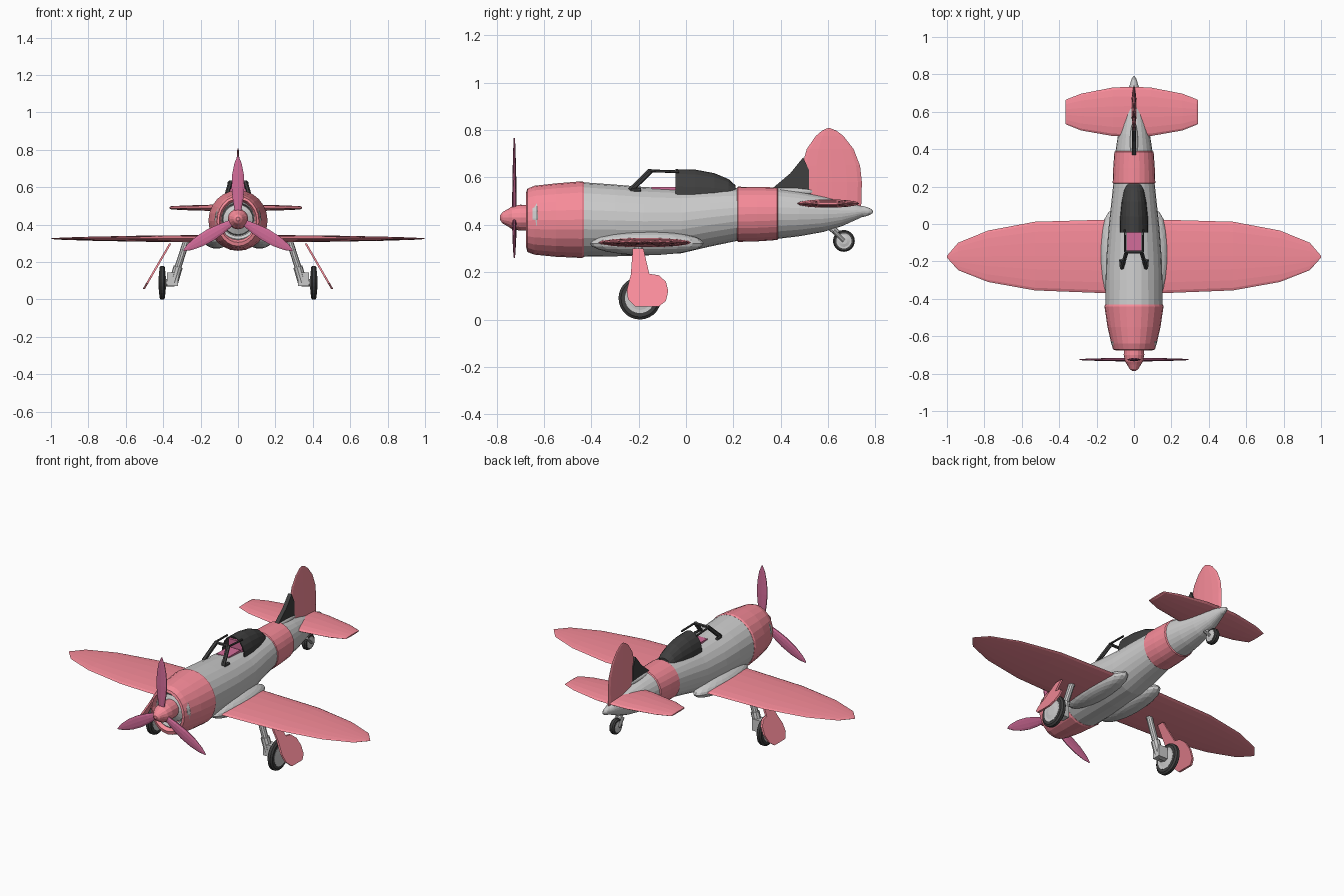
import bpy, bmesh
from math import sin, cos, pi, radians
from mathutils import Vector

if "Cube" in bpy.data.objects:
    bpy.data.objects.remove(bpy.data.objects["Cube"])


def paint(name, rgb):
    m = bpy.data.materials.new(name)
    m.diffuse_color = (*rgb, 1)
    m.use_nodes = True
    m.node_tree.nodes["Principled BSDF"].inputs["Base Color"].default_value = m.diffuse_color
    return m


RED = paint("red", (0.93, 0.26, 0.32))
DARK = paint("black", (0.05, 0.05, 0.05))
PLUM = paint("plum", (0.65, 0.15, 0.32))


def finish(name, bm, mat):
    bmesh.ops.recalc_face_normals(bm, faces=bm.faces)
    me = bpy.data.meshes.new(name)
    bm.to_mesh(me)
    bm.free()
    ob = bpy.data.objects.new(name, me)
    bpy.context.collection.objects.link(ob)
    if mat:
        me.materials.append(mat)
    return ob


# a, b are the ellipse axes; t runs along the named axis
MAPS = {"X": lambda t, a, b: (t, a, b),
        "Y": lambda t, a, b: (a, t, b),
        "Z": lambda t, a, b: (b, a, t)}


def loft(name, axis, stations, n=20, mat=None, cap_start=True, cap_end=True):
    """Skin ellipses given as (t, a centre, a half, b centre, b half)."""
    bm = bmesh.new()
    rings = [[bm.verts.new(MAPS[axis](t, a + ha * cos(2 * pi * i / n), b + hb * sin(2 * pi * i / n)))
              for i in range(n)] for t, a, ha, b, hb in stations]
    for r, s in zip(rings, rings[1:]):
        for i in range(n):
            j = (i + 1) % n
            bm.faces.new((r[i], r[j], s[j], s[i]))
    if cap_start:
        bm.faces.new(rings[0])
    if cap_end:
        bm.faces.new(rings[-1])
    return finish(name, bm, mat)


def body(name, rows, mat=None, n=24):
    """Fuselage section from (y, half width, bottom, top)."""
    return loft(name, "Y", [(y, 0, w, (lo + hi) / 2, (hi - lo) / 2) for y, w, lo, hi in rows], n, mat)


def plate(name, pts, thick, x_at, mat):
    """Flat panel with a side outline of (y, z), x following x_at(z)."""
    bm = bmesh.new()
    sides = [[bm.verts.new((x_at(z) + d, y, z)) for y, z in pts] for d in (-thick / 2, thick / 2)]
    for s in sides:
        bm.faces.new(s)
    for i in range(len(pts)):
        j = (i + 1) % len(pts)
        bm.faces.new((sides[0][i], sides[0][j], sides[1][j], sides[1][i]))
    return finish(name, bm, mat)


def bar(name, p, q, r, mat=None, n=10):
    p, q = Vector(p), Vector(q)
    bm = bmesh.new()
    bmesh.ops.create_cone(bm, cap_ends=True, segments=n, radius1=r, radius2=r, depth=(q - p).length)
    bm.transform((q - p).to_track_quat("Z", "Y").to_matrix().to_4x4())
    bmesh.ops.translate(bm, verts=bm.verts, vec=(p + q) / 2)
    return finish(name, bm, mat)


def box(name, c, size, mat=None):
    bm = bmesh.new()
    bmesh.ops.create_cube(bm, size=1)
    for v in bm.verts:
        v.co = [c[k] + v.co[k] * size[k] for k in range(3)]
    return finish(name, bm, mat)


def ball(name, c, size, mat=None):
    bm = bmesh.new()
    bmesh.ops.create_uvsphere(bm, u_segments=20, v_segments=12, radius=1)
    for v in bm.verts:
        v.co = [c[k] + v.co[k] * size[k] for k in range(3)]
    return finish(name, bm, mat)


def wheel(name, x, y, z, r, w):
    rows = [(-w, .68), (-w, .88), (-w * .5, 1), (w * .5, 1), (w, .88), (w, .68)]
    loft(name + "_tire", "X", [(x + d, y, r * k, z, r * k) for d, k in rows], 28, DARK)
    hub = [(-1.25, .3), (-1.05, .55), (-1.1, .7), (1.1, .7), (1.05, .55), (1.25, .3)]
    loft(name + "_hub", "X", [(x + d * w, y, r * k, z, r * k) for d, k in hub], 24)


# Fuselage, rear band and hollow cowl
body("fuselage", [(-.44, .153, .265, .58), (-.3, .152, .267, .57), (-.18, .148, .27, .56),
                  (-.02, .136, .28, .552), (.1, .123, .308, .555), (.22, .11, .333, .556),
                  (.38, .1, .34, .554), (.48, .085, .352, .54), (.58, .065, .37, .52),
                  (.66, .046, .395, .5), (.72, .03, .422, .485), (.77, .014, .445, .47), (.79, .003, .453, .459)])
body("rear_band", [(.215, .108, .332, .556), (.22, .114, .328, .561), (.3, .111, .33, .56),
                   (.385, .105, .336, .558), (.39, .098, .342, .552)], RED)
body("cowl", [(-.6, .085, .33, .52), (-.65, .09, .32, .525), (-.675, .1, .305, .538), (-.67, .112, .285, .553),
              (-.64, .121, .274, .565), (-.55, .142, .265, .575), (-.44, .158, .26, .584),
              (-.43, .154, .264, .58)], RED)

# Engine behind the spinner
loft("intake_ring", "Y", [(-.63 - .026 * sin(a), 0, .104 + .021 * cos(a), .427, .104 + .021 * cos(a))
                          for a in [k * pi / 4 for k in range(9)]], 24, None, False, False)
loft("engine_face", "Y", [(-.6, 0, .085, .427, .085), (-.625, 0, .08, .427, .08), (-.64, 0, .05, .427, .05)], 20)

# Spinner and three propeller blades
loft("spinner", "Y", [(y, 0, r, .43, r) for y, r in
                      [(-.785, .01), (-.775, .024), (-.75, .038), (-.735, .048), (-.7, .055), (-.62, .052)]], 16, RED)
for k in range(3):
    blade = loft(f"propeller_blade_{k + 1}", "Z",
                 [(t, 0, .009 * f, 0, .036 * w) for t, w, f in
                  [(.03, .45, 1), (.1, .8, 1), (.17, 1, .9), (.24, .9, .7), (.3, .55, .5), (.336, .1, .3)]], 10, PLUM)
    blade.location = (0, -.725, .43)
    blade.rotation_euler = (0, radians(120 * k), 0)

# Wing in one span, with root fairings
half = [(0, -.373, .025, .02), (.15, -.37, .023, .02), (.53, -.355, .012, .016), (.78, -.31, -.035, .011),
        (.94, -.247, -.1, .006), (1, -.18, -.17, .002)]
span = [(-x, a, b, t) for x, a, b, t in half[:0:-1]] + half
loft("wing", "X", [(x, (a + b) / 2, (b - a) / 2, .325, t) for x, a, b, t in span], 16, RED)

# Tailplane, fin and dorsal fillet
half = [(0, .468, .733, .018), (.1, .47, .73, .018), (.27, .5, .697, .013), (.345, .53, .668, .009), (.355, .535, .663, .004)]
span = [(-x, a, b, t) for x, a, b, t in half[:0:-1]] + half
loft("tailplane", "X", [(x - .012, (a + b) / 2, (b - a) / 2, .49, t) for x, a, b, t in span], 14, RED)
fin = [(.48, .495, .74, .014), (.58, .488, .743, .013), (.65, .49, .735, .011), (.72, .51, .708, .009),
       (.775, .548, .665, .006), (.798, .575, .635, .004), (.808, .597, .61, .002)]
loft("fin", "Z", [(z, (a + b) / 2, (b - a) / 2, 0, t) for z, a, b, t in fin], 12, RED)
plate("dorsal_fillet", [(.36, .55), (.44, .617), (.495, .685), (.52, .63), (.52, .535), (.4, .535)],
      .024, lambda z: 0, DARK)
ball("fin_base", (0, .42, .54), (.022, .13, .02))
ball("tail_cone", (0, .7, .456), (.024, .09, .027))

# Canopy shell, windscreen frame and cockpit
shell = loft("canopy", "Y", [(-.045, 0, .076, .528, .107), (.04, 0, .074, .528, .105), (.12, 0, .066, .528, .09),
                             (.18, 0, .055, .528, .065), (.21, 0, .042, .53, .036)], 20, DARK, cap_start=False)
solid = shell.modifiers.new("thickness", "SOLIDIFY")
solid.thickness = .006
box("seat_back", (0, -.02, .565), (.09, .015, .08), PLUM)
box("cockpit_floor", (0, -.09, .55), (.08, .11, .02), PLUM)
bar("windscreen_top", (-.047, -.15, .628), (.047, -.15, .628), .009, DARK, 6)
for s, side in ((1, "right"), (-1, "left")):
    bar(f"windscreen_post_{side}", (s * .065, -.235, .545), (s * .04, -.15, .628), .012, DARK, 6)
    bar(f"canopy_rail_{side}", (s * .047, -.15, .628), (s * .05, -.03, .624), .006, DARK, 6)
    bar(f"canopy_sill_{side}", (s * .068, -.235, .545), (s * .072, -.19, .549), .009, DARK, 6)

    # Wing root fairing
    ball(f"wing_fairing_{side}", (s * .115, -.165, .322), (.07, .24, .05))

    # Main gear: wheel, leg, axle and door
    wheel(f"main_wheel_{side}", s * .405, -.195, .09, .09, .016)
    bar(f"gear_leg_{side}", (s * .27, -.2, .33), (s * .325, -.2, .16), .018)
    bar(f"gear_lower_leg_{side}", (s * .32, -.2, .175), (s * .345, -.197, .09), .025)
    box(f"axle_block_{side}", (s * .35, -.195, .108), (.06, .05, .07))
    bar(f"axle_{side}", (s * .34, -.195, .09), (s * .425, -.195, .09), .02)
    plate(f"gear_door_{side}", [(-.225, .3), (-.18, .3), (-.155, .193), (-.115, .187), (-.085, .16), (-.075, .12),
                                (-.085, .078), (-.115, .055), (-.215, .055), (-.245, .085), (-.25, .125), (-.233, .19)],
          .012, lambda z, s=s: s * (.362 + (.3 - z) * .58), RED)

# Tail wheel with its fork
wheel("tail_wheel", 0, .667, .332, .046, .015)
bar("tail_wheel_leg", (0, .61, .39), (0, .64, .365), .014)
for s, side in ((1, "right"), (-1, "left")):
    bar(f"tail_fork_{side}", (s * .02, .625, .375), (s * .022, .667, .332), .008)
